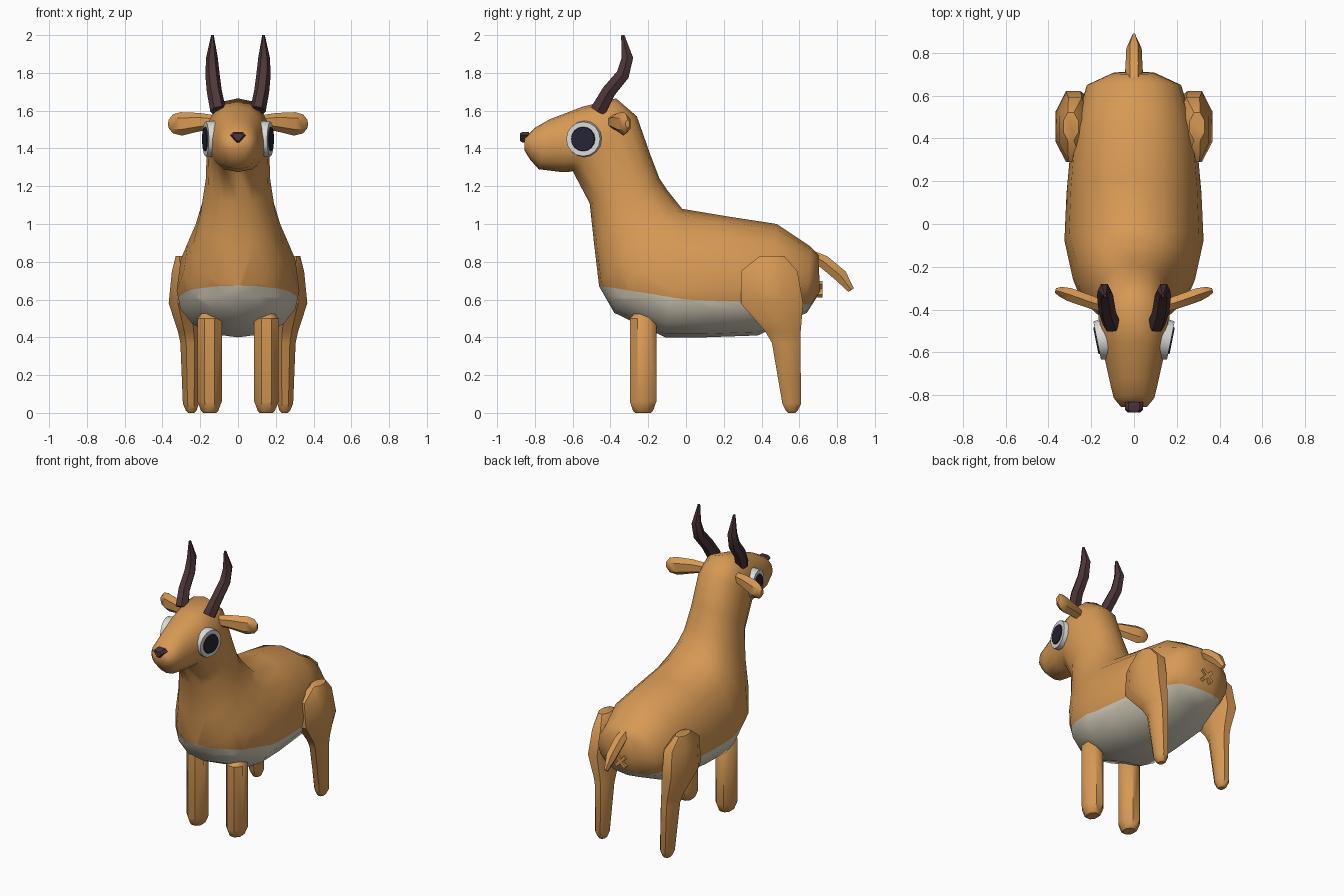
import bpy, bmesh, math
from mathutils import Vector, Matrix

if "Cube" in bpy.data.objects:
    bpy.data.objects.remove(bpy.data.objects["Cube"])


def material(name, rgb):
    m = bpy.data.materials.new(name)
    m.diffuse_color = (*rgb, 1)
    m.use_nodes = True
    m.node_tree.nodes["Principled BSDF"].inputs["Base Color"].default_value = m.diffuse_color
    return m


TAN = material("tan_coat", (0.68, 0.32, 0.09))
CREAM = material("cream_belly", (0.66, 0.61, 0.49))
HORN = material("dark_horn", (0.075, 0.037, 0.04))
WHITE = material("eye_white", (0.7, 0.7, 0.68))
PUPIL = material("eye_dark", (0.018, 0.018, 0.035))


def finish(name, bm, mats, angle=40):
    bmesh.ops.recalc_face_normals(bm, faces=bm.faces)
    me = bpy.data.meshes.new(name)
    bm.to_mesh(me)
    bm.free()
    for m in mats:
        me.materials.append(m)
    ob = bpy.data.objects.new(name, me)
    bpy.context.collection.objects.link(ob)
    bpy.ops.object.select_all(action='DESELECT')
    ob.select_set(True)
    bpy.context.view_layer.objects.active = ob
    bpy.ops.object.shade_smooth_by_angle(angle=math.radians(angle))
    return ob


def loft(rings, side=1):
    """Skin closed rings of points and cap both ends."""
    bm = bmesh.new()
    loops = [[bm.verts.new((p[0] * side, p[1], p[2])) for p in r] for r in rings]
    n = len(loops[0])
    for a, b in zip(loops, loops[1:]):
        for i in range(n):
            j = (i + 1) % n
            bm.faces.new((a[i], a[j], b[j], b[i]))
    bm.faces.new(loops[0])
    bm.faces.new(loops[-1])
    return bm


def octagon(x0, x1, y0, y1, z):
    """Flat-sided octagon filling a box at height z."""
    k = 0.5 / math.cos(math.pi / 8)
    angles = [(i + 0.5) * math.pi / 4 for i in range(8)]
    return [((x0 + x1) / 2 + (x1 - x0) * k * math.cos(a),
             (y0 + y1) / 2 + (y1 - y0) * k * math.sin(a), z) for a in angles]


def tube(path, wide, n=6):
    """Rings along a path of (point, half width, half depth); wide is the width axis."""
    pts = [Vector(p[0]) for p in path]
    rings = []
    for i, (p, w, d) in enumerate(path):
        t = (pts[min(i + 1, len(pts) - 1)] - pts[max(i - 1, 0)]).normalized()
        u = (Vector(wide) - t * t.dot(Vector(wide))).normalized()
        v = t.cross(u)
        rings.append([pts[i] + u * w * math.cos(2 * math.pi * k / n)
                      + v * d * math.sin(2 * math.pi * k / n) for k in range(n)])
    return rings


# Torso, neck and head: (under y, z, upper y, z, half width, height of widest point)
sections = [
    (0.71, 0.64, 0.70, 0.84, 0.10, 0.5),
    (0.64, 0.53, 0.66, 0.88, 0.22, 0.45),
    (0.38, 0.41, 0.48, 1.00, 0.29, 0.40),
    (0.10, 0.40, 0.22, 1.04, 0.315, 0.38),
    (-0.11, 0.40, -0.02, 1.08, 0.325, 0.36),
    (-0.38, 0.53, -0.06, 1.13, 0.285, 0.38),
    (-0.46, 0.67, -0.10, 1.18, 0.24, 0.42),
    (-0.485, 0.88, -0.14, 1.24, 0.20, 0.46),
    (-0.51, 1.11, -0.19, 1.37, 0.17, 0.5),
    (-0.60, 1.28, -0.26, 1.57, 0.165, 0.5),
    (-0.625, 1.275, -0.37, 1.665, 0.165, 0.5),
    (-0.66, 1.275, -0.55, 1.62, 0.142, 0.5),
    (-0.78, 1.29, -0.72, 1.555, 0.11, 0.5),
    (-0.825, 1.34, -0.80, 1.51, 0.095, 0.5),
    (-0.855, 1.39, -0.855, 1.455, 0.06, 0.5),
]
rings = []
for y0, z0, y1, z1, w, mid in sections:
    ring = []
    for k in range(16):
        a = 2 * math.pi * k / 16
        s, c = math.sin(a), math.cos(a)
        h = mid + c * ((1 - mid) if c > 0 else mid)
        ring.append((w * math.copysign(abs(s) ** 0.85, s),
                     y0 + (y1 - y0) * h, z0 + (z1 - z0) * h))
    rings.append(ring)
bm = loft(rings)

# Cut the belly colour line, then colour the faces beneath it
for slope in (0.16, 0.04):
    bmesh.ops.bisect_plane(bm, geom=bm.verts[:] + bm.edges[:] + bm.faces[:],
                           plane_co=(0, 0, 0.60), plane_no=(0, slope, 1))
for f in bm.faces:
    c = f.calc_center_median()
    f.material_index = int(c.z < 0.60 + max(-0.16 * c.y, -0.04 * c.y))
finish("body", bm, [TAN, CREAM], 60)

# Octagon stacks for the legs: x0, x1, y0, y1, z
hind = [(0.26, 0.33, 0.39, 0.52, 0.83), (0.20, 0.35, 0.29, 0.59, 0.75),
        (0.20, 0.367, 0.29, 0.62, 0.58), (0.20, 0.318, 0.42, 0.607, 0.43),
        (0.20, 0.305, 0.455, 0.605, 0.37), (0.207, 0.292, 0.51, 0.61, 0.05),
        (0.22, 0.275, 0.53, 0.59, 0.01), (0.23, 0.265, 0.54, 0.58, 0.0)]
fore = [(0.11, 0.19, -0.27, -0.18, 0.53), (0.086, 0.214, -0.297, -0.157, 0.50),
        (0.086, 0.214, -0.297, -0.157, 0.06), (0.105, 0.195, -0.28, -0.175, 0.01),
        (0.115, 0.185, -0.27, -0.185, 0.0)]
ear = [((0.12, -0.39, 1.54), 0.035, 0.03), ((0.20, -0.365, 1.54), 0.048, 0.035),
       ((0.30, -0.33, 1.53), 0.062, 0.036), ((0.345, -0.315, 1.53), 0.05, 0.026),
       ((0.367, -0.31, 1.53), 0.022, 0.012)]
horn = [((0.105, -0.465, 1.60), 0.042, 0.048), ((0.125, -0.41, 1.70), 0.04, 0.042),
        ((0.135, -0.335, 1.79), 0.038, 0.04), ((0.138, -0.31, 1.88), 0.031, 0.035),
        ((0.135, -0.335, 2.0), 0.007, 0.01)]


def disc(name, centre, radius, depth, mat, side):
    """Round plate facing sideways and slightly forward."""
    bm = bmesh.new()
    bmesh.ops.create_cone(bm, cap_ends=True, segments=16, radius1=radius,
                          radius2=radius * 0.94, depth=depth)
    turn = Vector((side, -0.2, 0)).to_track_quat('Z', 'Y').to_matrix().to_4x4()
    where = Matrix.Translation((centre[0] * side, centre[1], centre[2]))
    bmesh.ops.transform(bm, matrix=where @ turn, verts=bm.verts)
    finish(name, bm, [mat], 30)


for side, label in ((1, "left"), (-1, "right")):
    finish(label + "_hind_leg", loft([octagon(*r) for r in hind], side), [TAN], 40)
    finish(label + "_front_leg", loft([octagon(*r) for r in fore], side), [TAN], 40)
    finish(label + "_ear", loft(tube(ear, (0, 0, 1)), side), [TAN], 40)
    finish(label + "_horn", loft(tube(horn, (1, 0, 0)), side), [HORN], 40)
    disc(label + "_eye", (0.15, -0.54, 1.45), 0.097, 0.045, WHITE, side)
    disc(label + "_pupil", (0.174, -0.545, 1.45), 0.066, 0.009, PUPIL, side)

# Tail
tail = [((0, 0.65, 0.845), 0.035, 0.025), ((0, 0.73, 0.80), 0.04, 0.04),
        ((0, 0.82, 0.725), 0.036, 0.04), ((0, 0.875, 0.65), 0.01, 0.02)]
finish("tail", loft(tube(tail, (1, 0, 0))), [TAN], 40)

# Crossed mark under the tail
for tilt, label in ((45, "first"), (-45, "second")):
    bm = bmesh.new()
    bmesh.ops.create_cube(bm, size=1)
    mat = (Matrix.Translation((0, 0.71, 0.655)) @ Matrix.Rotation(math.radians(tilt), 4, 'Y')
           @ Matrix.Diagonal((0.10, 0.025, 0.022, 1)))
    bmesh.ops.transform(bm, matrix=mat, verts=bm.verts)
    finish(label + "_cross_bar", bm, [TAN], 30)

# Nose: inverted triangle with blunt corners
shape = [(-0.042, 1.47), (-0.025, 1.486), (0.025, 1.486), (0.042, 1.47), (0.008, 1.432), (-0.008, 1.432)]
nose = [[(x * s, y, 1.463 + (z - 1.463) * s) for x, z in shape]
        for y, s in ((-0.83, 1.0), (-0.868, 1.0), (-0.88, 0.7))]
finish("nose", loft(nose), [HORN], 30)
